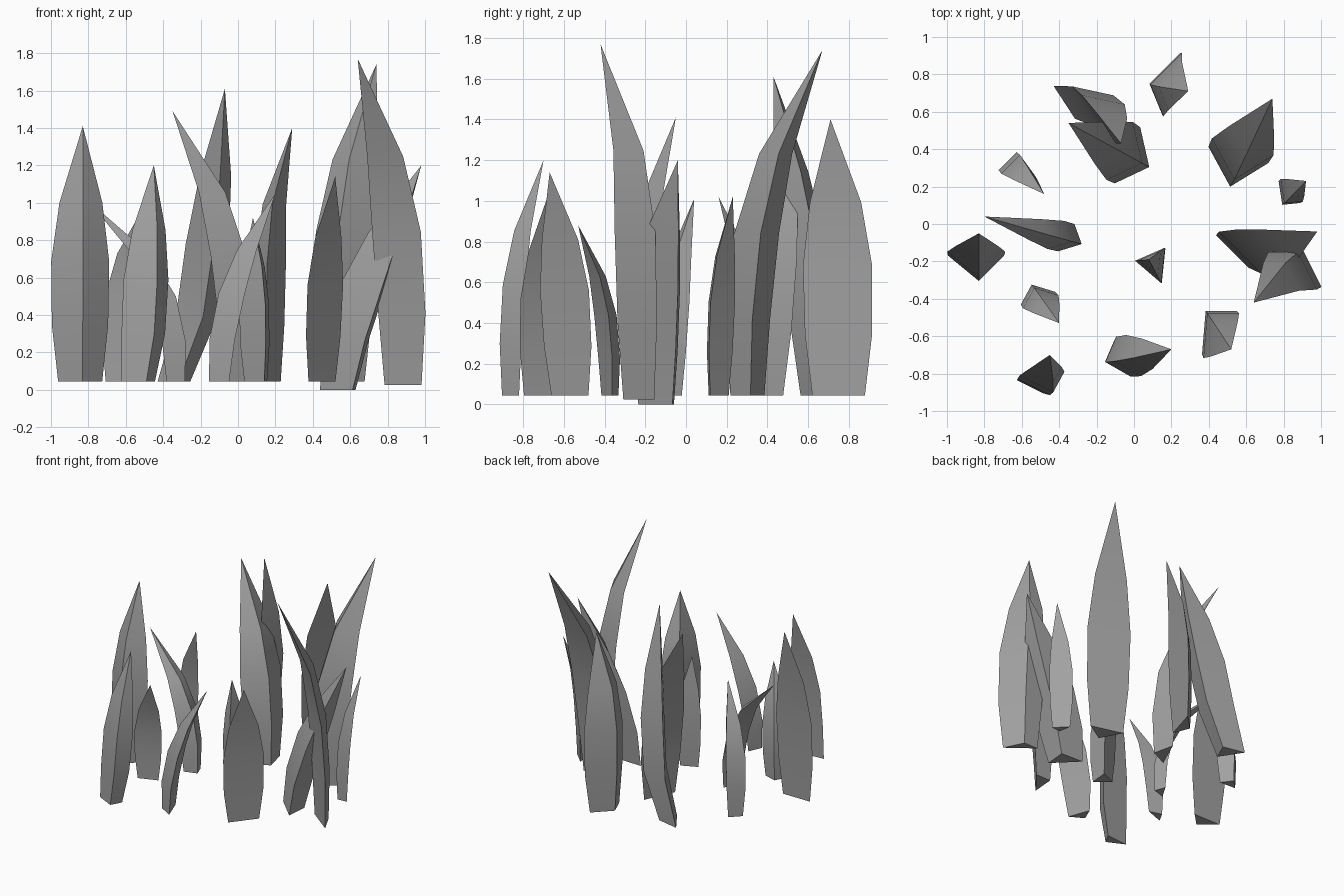
import bpy
import bmesh
import math
from mathutils import Vector

cube = bpy.data.objects.get("Cube")
if cube:
    bpy.data.objects.remove(cube, do_unlink=True)

stone = bpy.data.materials.new("plain_grey")
stone.use_nodes = True
colour = (0.36, 0.36, 0.36, 1)
stone.diffuse_color = colour
stone.node_tree.nodes["Principled BSDF"].inputs["Base Color"].default_value = colour

# height along the blade and how wide the section is there
RINGS = ((0, 0.76), (0.22, 0.97), (0.47, 1), (0.7, 0.74))


def blade(name, edge_a, edge_b, ridge, tip, power_x=2.7, power_y=2.7, foot=0.045):
    """Three-sided tapering blade whose spine curves towards its tip."""
    corners = [Vector((*point, 0)) for point in (edge_a, edge_b, ridge)]
    centre = sum(corners, Vector()) / len(corners)
    tip = Vector(tip)
    lean = tip - centre
    bm = bmesh.new()
    rings = []
    for along, size in RINGS:
        shift = Vector((lean.x * along ** power_x, lean.y * along ** power_y, 0))
        middle = centre + shift
        middle.z = foot + (tip.z - foot) * along
        rings.append([bm.verts.new(middle + (c - centre) * size) for c in corners])
    end = bm.verts.new(tip)
    bm.faces.new(rings[0])
    for i in range(len(corners)):
        j = (i + 1) % len(corners)
        for low, high in zip(rings, rings[1:]):
            bm.faces.new((low[i], low[j], high[j], high[i]))
        bm.faces.new((rings[-1][i], rings[-1][j], end))
    bmesh.ops.recalc_face_normals(bm, faces=bm.faces)
    mesh = bpy.data.meshes.new(name)
    bm.to_mesh(mesh)
    bm.free()
    mesh.materials.append(stone)
    # smooth along the length, crisp along the ridges
    mesh.shade_smooth()
    mesh.set_sharp_from_angle(angle=math.radians(30))
    bpy.context.collection.objects.link(bpy.data.objects.new(name, mesh))


# blades on the -x side
blade("outer_right_blade", (-1, -.17), (-.69, -.17), (-.83, -.31), (-.83, -.05, 1.41))
blade("back_right_short_blade", (-.73, .29), (-.55, .28), (-.63, .39), (-.48, .16, 1.02))
blade("sweeping_right_blade", (-.31, 0), (-.40, -.15), (-.27, -.11), (-.80, .04, 1.01))
blade("small_right_blade", (-.61, -.43), (-.42, -.36), (-.55, -.32), (-.40, -.53, .88))
blade("front_right_blade", (-.66, -.83), (-.42, -.81), (-.48, -.92), (-.45, -.70, 1.20),
      power_x=.5)

# tall pair at the back
blade("back_leaning_blade", (-.46, .76), (-.23, .71), (-.31, .53), (-.07, .43, 1.61),
      power_x=.5, power_y=1.6)
blade("back_curved_blade", (-.10, .21), (.09, .30), (.04, .52), (-.35, .54, 1.49))

# blades near the middle
blade("middle_blade", (.01, -.20), (.15, -.32), (.17, -.13), (.08, -.19, .92))
blade("front_curved_blade", (-.11, -.60), (-.03, -.82), (-.17, -.74), (.20, -.67, 1.05),
      power_x=2)

# blades on the +x side
blade("back_left_blade", (.15, .58), (.25, .92), (.08, .75), (.29, .71, 1.40), power_x=4)
blade("tall_back_left_blade", (.39, .41), (.51, .19), (.72, .32), (.74, .67, 1.74))
blade("short_left_blade", (.77, .23), (.89, .11), (.79, .10), (.92, .23, 1.02))
blade("sweeping_left_blade", (.40, -.04), (.63, -.27), (.65, -.05), (.98, -.04, 1.20),
      power_x=1.4, foot=0)
blade("tall_left_blade", (1.01, -.34), (.75, -.14), (.91, -.14), (.64, -.42, 1.77),
      power_y=4, foot=.025)
blade("front_left_blade", (.36, -.70), (.55, -.46), (.38, -.46), (.52, -.67, 1.14))
